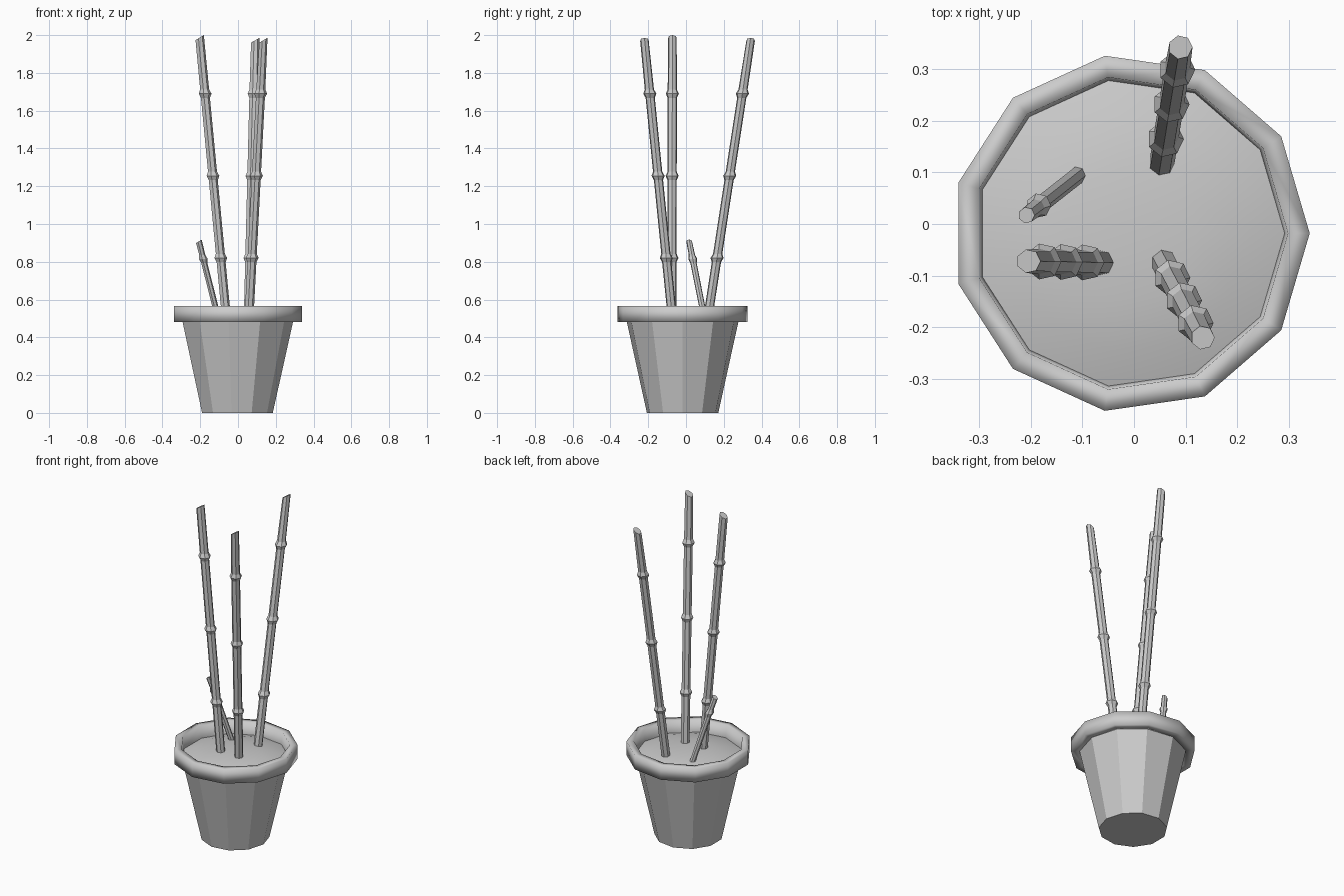
import bpy, bmesh, math
from mathutils import Vector

if "Cube" in bpy.data.objects:
    bpy.data.objects.remove(bpy.data.objects["Cube"])

CX, CY, SIDES = -0.007, -0.018, 11


def finish(name, bm, smooth=False):
    bmesh.ops.recalc_face_normals(bm, faces=bm.faces[:])
    me = bpy.data.meshes.new(name)
    bm.to_mesh(me)
    bm.free()
    for p in me.polygons:
        p.use_smooth = smooth
    ob = bpy.data.objects.new(name, me)
    bpy.context.collection.objects.link(ob)
    return ob


def skin(name, rings, cap_start=True, cap_end=True, closed=False, smooth=False):
    """Bridge a series of equal rings of points into a surface."""
    bm = bmesh.new()
    vs = [[bm.verts.new(p) for p in r] for r in rings]
    pairs = list(zip(vs, vs[1:])) + ([(vs[-1], vs[0])] if closed else [])
    for a, b in pairs:
        n = len(a)
        for i in range(n):
            j = (i + 1) % n
            bm.faces.new((a[i], a[j], b[j], b[i]))
    if cap_start and not closed:
        bm.faces.new(vs[0][::-1])
    if cap_end and not closed:
        bm.faces.new(vs[-1])
    return finish(name, bm, smooth)


def ring(c, r, n, slope=0.0):
    pts = []
    for i in range(n):
        a = 2 * math.pi * i / n
        dx, dy = r * math.cos(a), r * math.sin(a)
        pts.append(Vector((c[0] + dx, c[1] + dy, c[2] + slope * dx)))
    return pts


def pot_ring(r, z):
    return ring((CX, CY, z), r, SIDES)


# Tapered pot body
skin("pot_body", [pot_ring(0.191, 0), pot_ring(0.298, 0.48)], cap_end=False)

# Thick collar around the top
skin("pot_rim", [pot_ring(r, z) for r, z in
                 ((0.298, 0.48), (0.347, 0.48), (0.347, 0.565),
                  (0.305, 0.565), (0.298, 0.485))], closed=True, smooth=True)

# Gently domed soil
skin("soil", [pot_ring(r, z) for r, z in
              ((0.302, 0.49), (0.23, 0.512), (0.13, 0.526), (0.04, 0.53))],
     cap_start=False, smooth=True)


def stem(name, base, top, r, nodes):
    """Leaning cane with swollen joints and a slanted cut at the top."""
    base, top = Vector(base), Vector(top)

    def at(z):
        return base.lerp(top, (z - base.z) / (top.z - base.z))

    rings = [ring(base, r, 7)]
    for z in nodes:
        for dz, k in ((-0.022, 1.0), (0.0, 1.42), (0.022, 1.0)):
            rings.append(ring(at(z + dz), r * k, 7))
    rings.append(ring(top, r * 0.93, 7, slope=0.6))
    skin(name, rings)


# Three tall canes and one short shoot
JOINTS = (0.82, 1.255, 1.69)
stem("tall_stem_left", (-0.062, -0.075, 0.5), (-0.204, -0.072, 1.986), 0.025, JOINTS)
stem("tall_stem_back", (0.053, 0.115, 0.5), (0.09, 0.342, 1.972), 0.025, JOINTS)
stem("tall_stem_front", (0.057, -0.072, 0.5), (0.133, -0.22, 1.972), 0.025, JOINTS)
stem("short_stem", (-0.105, 0.098, 0.5), (-0.208, 0.017, 0.908), 0.017, (0.815,))
